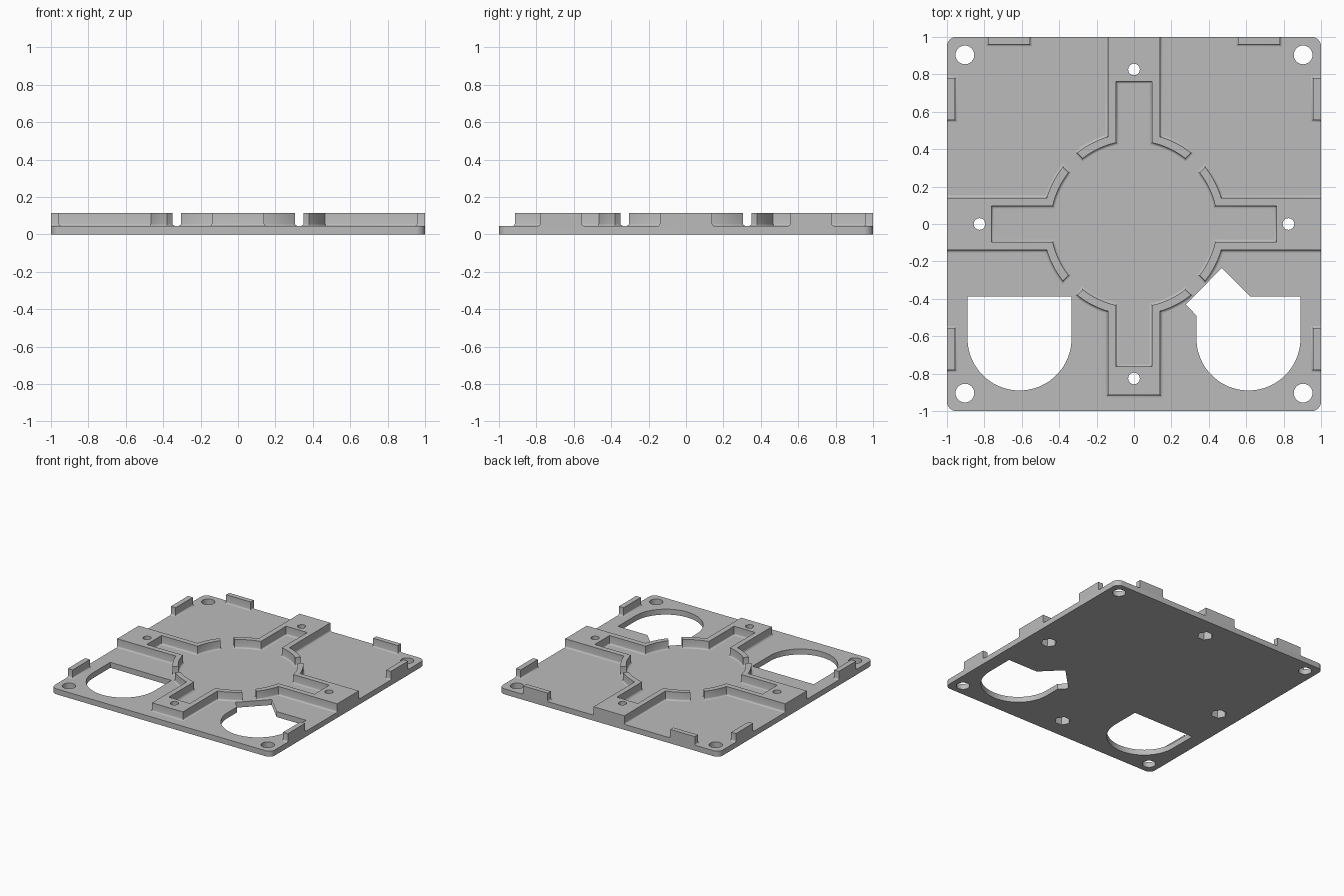
import bpy, bmesh, math
from mathutils import Vector, Matrix

if "Cube" in bpy.data.objects:
    bpy.data.objects.remove(bpy.data.objects["Cube"])

BASE, TOP, FILLET = 0.045, 0.115, 0.012

grey = bpy.data.materials.new("plain_grey")
grey.diffuse_color = (0.5, 0.5, 0.5, 1)
grey.use_nodes = True
grey.node_tree.nodes["Principled BSDF"].inputs["Base Color"].default_value = grey.diffuse_color


def arc(cx, cy, r, a0, a1, n):
    """Points on an arc, angles in degrees."""
    return [(cx + r * math.cos(math.radians(a0 + (a1 - a0) * i / n)),
             cy + r * math.sin(math.radians(a0 + (a1 - a0) * i / n))) for i in range(n + 1)]


def offset(pts, d):
    """Mitred outward offset of a counter-clockwise outline, kept inside the plate."""
    out = []
    for i, p in enumerate(pts):
        p, a, b = Vector(p), Vector(pts[i - 1]), Vector(pts[(i + 1) % len(pts)])
        e, f = (p - a).normalized(), (b - p).normalized()
        n, m = Vector((e.y, -e.x)), Vector((f.y, -f.x))
        q = p + (n + m) * d / (1 + n.dot(m))
        out.append((max(-1, min(1, q.x)), max(-1, min(1, q.y))))
    return out


def solid(name, rings, rot=0):
    """Loft a stack of (outline, z) rings and cap both ends."""
    bm = bmesh.new()
    loops = [[bm.verts.new((x, y, z)) for x, y in pts] for pts, z in rings]
    n = len(loops[0])
    for lo, hi in zip(loops, loops[1:]):
        for i in range(n):
            j = (i + 1) % n
            bm.faces.new((lo[i], lo[j], hi[j], hi[i]))
    bm.faces.new(loops[0][::-1])
    bm.faces.new(loops[-1])
    bmesh.ops.rotate(bm, verts=bm.verts, matrix=Matrix.Rotation(rot, 3, 'Z'))
    bmesh.ops.recalc_face_normals(bm, faces=bm.faces)
    me = bpy.data.meshes.new(name)
    bm.to_mesh(me)
    bm.free()
    me.materials.append(grey)
    ob = bpy.data.objects.new(name, me)
    bpy.context.collection.objects.link(ob)
    return ob


def raised(name, pts, rot=0):
    """Upright wall standing on the plate with a small fillet at its foot."""
    area = sum(a[0] * b[1] - b[0] * a[1] for a, b in zip(pts, pts[1:] + pts[:1]))
    pts = pts if area > 0 else pts[::-1]
    rings = []
    for k in range(4):
        t = math.radians(30 * k)
        rings.append((offset(pts, FILLET * (1 - math.sin(t))), BASE + FILLET * (1 - math.cos(t))))
    return solid(name, rings + [(pts, TOP)], rot)


def cutter(name, pts, z0=-0.1, z1=0.3):
    ob = solid(name, [(pts, z0), (pts, z1)])
    ob.hide_render = True
    return ob


def cut(ob, tools):
    bpy.context.view_layer.objects.active = ob
    for t in tools:
        mod = ob.modifiers.new("cut", 'BOOLEAN')
        mod.operation, mod.solver, mod.object = 'DIFFERENCE', 'EXACT', t
        bpy.ops.object.modifier_apply(modifier=mod.name)


# Base plate with rounded corners
outline = []
for k, (sx, sy) in enumerate([(1, 1), (-1, 1), (-1, -1), (1, -1)]):
    outline += arc(sx * 0.95, sy * 0.95, 0.05, 90 * k, 90 * k + 90, 8)
plate = solid("base_plate", [(outline, 0), (outline, BASE)])

# Four raised arms, each with a pocket and two pieces of the central ring
RO, RI, W, P, GAP = 0.487, 0.445, 0.14, 0.096, 0.053


def ring_arc(r, w):
    a0 = 90 - math.degrees(math.asin(w / r))
    a1 = 45 + math.degrees(math.asin(GAP / r))
    return arc(0, 0, r, a0, a1, 10)


arms = []
for k, (name, end) in enumerate([("back_arm", 1), ("left_arm", 1),
                                 ("front_arm", 0.915), ("right_arm", 1)]):
    half = [(W, end)] + ring_arc(RO, W) + ring_arc(RI, P)[::-1] + [(P, 0.762)]
    pts = half + [(-x, y) for x, y in reversed(half)]
    arms.append(raised(name, pts, k * math.pi / 2))

# Edge tabs on the sides and back
tabs = []
for side, s in (("left", -1), ("right", 1)):
    for place, y0, y1 in (("back", 0.557, 0.78), ("front", -0.78, -0.557)):
        tabs.append(raised(f"{side}_{place}_tab",
                           [(s * 0.957, y0), (s, y0), (s, y1), (s * 0.957, y1)]))
    tabs.append(raised(f"back_{side}_tab", [(s * 0.557, 0.96), (s * 0.78, 0.96),
                                            (s * 0.78, 1), (s * 0.557, 1)]))

# Corner mounting holes
holes = [cutter("corner_hole_cutter", arc(sx * 0.904, sy * 0.904, 0.05, 0, 348.75, 31))
         for sx in (-1, 1) for sy in (-1, 1)]

# Arched openings; the right one has an angled notch
bowl = arc(0.612, -0.612, 0.278, 0, -180, 40)
holes.append(cutter("left_opening_cutter",
                    [(-x, y) for x, y in bowl] + [(-0.334, -0.387), (-0.89, -0.387)]))
holes.append(cutter("right_opening_cutter",
                    bowl + [(0.334, -0.49), (0.277, -0.43), (0.47, -0.235),
                            (0.622, -0.387), (0.89, -0.387)]))

# Screw holes with hexagonal nut pockets underneath
screws = []
for k, arm in enumerate(arms):
    a = math.pi / 2 * (k + 1)
    cx, cy = 0.826 * math.cos(a), 0.826 * math.sin(a)
    pair = [cutter("screw_cutter", arc(cx, cy, 0.031, 0, 345, 23)),
            cutter("nut_cutter", arc(cx, cy, 0.06, 0, 300, 5), -0.1, 0.07)]
    cut(arm, pair)
    cut(plate, pair)
    screws += pair
cut(plate, holes)

# Smooth the curved walls and keep the edges sharp
bpy.ops.object.select_all(action='DESELECT')
for ob in [plate] + arms + tabs:
    ob.select_set(True)
bpy.context.view_layer.objects.active = plate
bpy.ops.object.shade_smooth_by_angle(angle=math.radians(35))

# Remove the finished cutters
for ob in holes + screws:
    bpy.data.objects.remove(ob)
